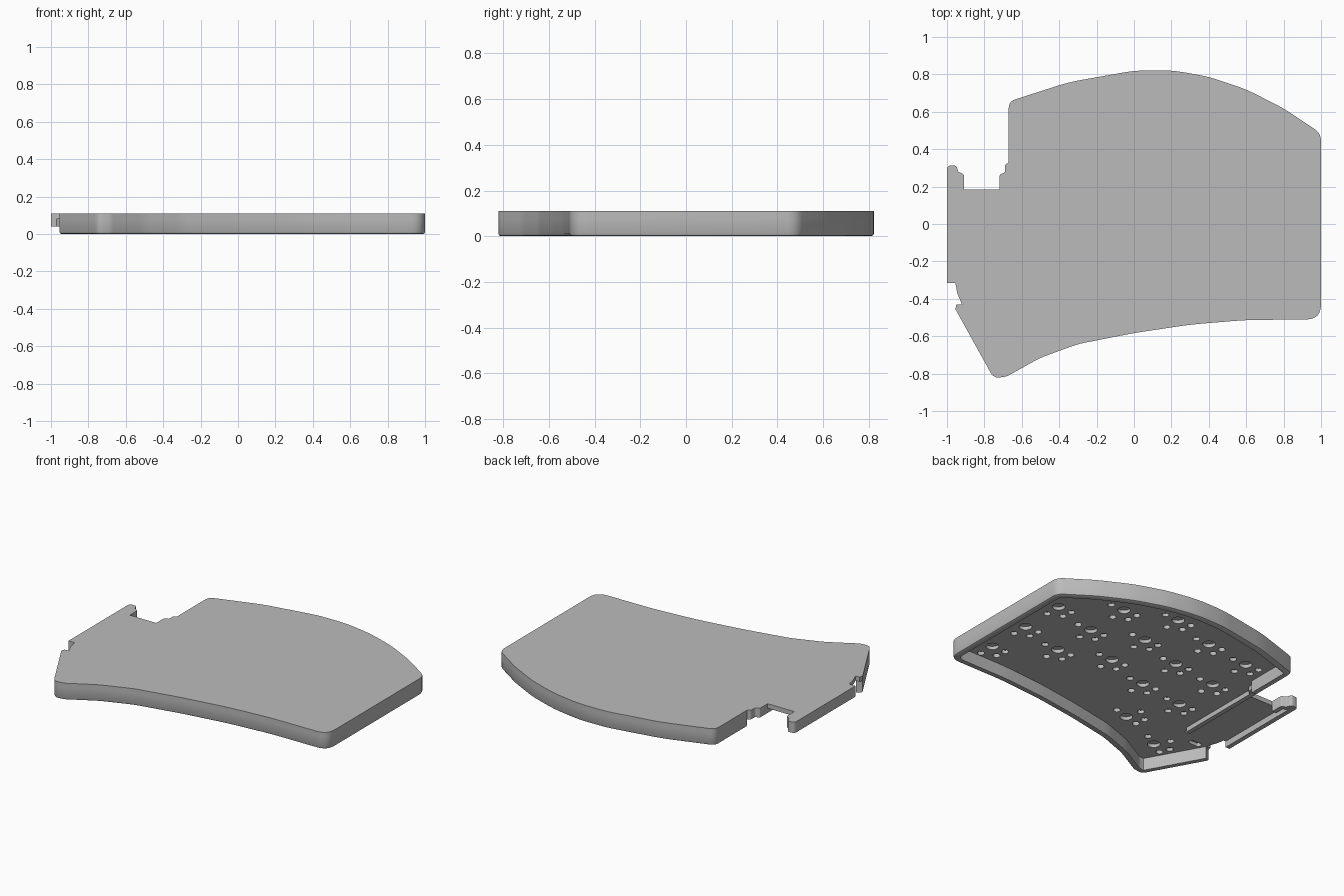
import bpy, bmesh, math
from mathutils import Vector, Matrix

cube = bpy.data.objects.get("Cube")
if cube:
    bpy.data.objects.remove(cube, do_unlink=True)

grey = bpy.data.materials.new("plain grey")
grey.use_nodes = True
grey.diffuse_color = (0.5, 0.5, 0.5, 1)
grey.node_tree.nodes["Principled BSDF"].inputs["Base Color"].default_value = (0.5, 0.5, 0.5, 1)

TOP, FLOOR, LIP = 0.11, 0.08, 0.04


def fillet(points, closed=False, steps=6):
    """Round each (x, y, radius) corner of a path."""
    out, n = [], len(points)
    for i, (x, y, r) in enumerate(points):
        p = Vector((x, y))
        if r == 0 or (not closed and i in (0, n - 1)):
            out.append(p)
            continue
        a = Vector(points[i - 1][:2]) - p
        b = Vector(points[(i + 1) % n][:2]) - p
        half = a.angle(b) / 2
        cut = min(r / math.tan(half), a.length * 0.49, b.length * 0.49)
        start, end = p + a.normalized() * cut, p + b.normalized() * cut
        for k in range(steps + 1):
            t = k / steps
            out.append(start * (1 - t) ** 2 + p * 2 * t * (1 - t) + end * t * t)
    return out


def finish(name, bm, smooth=True):
    bmesh.ops.recalc_face_normals(bm, faces=bm.faces)
    mesh = bpy.data.meshes.new(name)
    bm.to_mesh(mesh)
    bm.free()
    mesh.materials.append(grey)
    obj = bpy.data.objects.new(name, mesh)
    bpy.context.collection.objects.link(obj)
    if smooth:
        shade(obj)
    return obj


def shade(obj):
    bpy.ops.object.select_all(action="DESELECT")
    obj.select_set(True)
    bpy.context.view_layer.objects.active = obj
    bpy.ops.object.shade_smooth_by_angle(angle=math.radians(30))


def prism(bm, path, low, high):
    """Extrude a closed outline between two heights."""
    bottom = [bm.verts.new((p.x, p.y, low)) for p in path]
    top = [bm.verts.new((p.x, p.y, high)) for p in path]
    bm.faces.new(bottom)
    bm.faces.new(top)
    for i in range(len(path)):
        j = (i + 1) % len(path)
        bm.faces.new((bottom[i], bottom[j], top[j], top[i]))


def sweep(name, path, section):
    """Sweep an (inward offset, height) section along an open path."""
    bm = bmesh.new()
    rings = []
    for i, p in enumerate(path):
        before = (p - path[i - 1]).normalized() if i else None
        after = (path[i + 1] - p).normalized() if i < len(path) - 1 else None
        before, after = before or after, after or before
        along = (before + after).normalized()
        miter = Vector((-along.y, along.x)) / max(0.6, along.dot(after))
        rings.append([bm.verts.new((*(p + miter * d), z)) for d, z in section])
    n = len(section)
    for a, b in zip(rings, rings[1:]):
        for k in range(n):
            bm.faces.new((a[k], a[(k + 1) % n], b[(k + 1) % n], b[k]))
    bm.faces.new(rings[0])
    bm.faces.new(rings[-1])
    return finish(name, bm)


# Outline, anticlockwise, in stretches that carry different walls
main_edge = [
    (-0.955, -0.455, 0), (-0.75, -0.825, 0.08), (-0.68, -0.815, 0.08),
    (-0.5, -0.715, 0.5), (-0.3, -0.642, 0.5), (0, -0.583, 2), (0.3, -0.538, 2),
    (0.6, -0.513, 2), (1, -0.51, 0.08), (1, 0.485, 0.08), (0.8, 0.618, 0.8),
    (0.6, 0.72, 0.8), (0.4, 0.787, 0.8), (0.2, 0.823, 0.8), (0, 0.82, 0.8),
    (-0.35, 0.758, 1), (-0.67, 0.655, 0.05), (-0.67, 0.33, 0)]
notch_edge = [
    (-0.67, 0.33, 0), (-0.69, 0.315, 0.01), (-0.69, 0.275, 0.01),
    (-0.718, 0.265, 0.01), (-0.718, 0.185, 0)]
tab_edge = [
    (-0.91, 0.185, 0), (-0.91, 0.265, 0.01), (-0.94, 0.28, 0.01),
    (-0.95, 0.313, 0.02), (-1, 0.313, 0.04), (-1, -0.315, 0)]
catch_edge = [(-0.955, -0.315, 0), (-0.945, -0.37, 0.1), (-0.92, -0.43, 0),
              (-0.95, -0.43, 0)]

# Plate with the pockets in its underside
bm = bmesh.new()
outline = main_edge + notch_edge[1:] + tab_edge + catch_edge
prism(bm, fillet(outline, closed=True), FLOOR, TOP)
plate = finish("plate", bm, smooth=False)

cutter = bmesh.new()


def pocket(x, y, radius):
    bmesh.ops.create_cone(cutter, cap_ends=True, segments=24, radius1=radius,
                          radius2=radius, depth=0.06,
                          matrix=Matrix.Translation((x, y, FLOOR - 0.008)))


def key_pockets(x, y, angle=0, side=-1):
    pocket(x, y, 0.038)
    turn = Matrix.Rotation(math.radians(angle), 2)
    for hole in ((-0.098, 0), (0.098, 0), (0, 0.105 * side), (-0.089, 0.068 * side)):
        offset = turn @ Vector(hole)
        pocket(x + offset.x, y + offset.y, 0.021)


for column, back_y in enumerate((0.267, 0.485, 0.6, 0.5, 0.455)):
    for row in range(3):
        key_pockets(0.805 - 0.321 * column, back_y - 0.304 * row)
key_pockets(-0.335, -0.47, 15, 1)
key_pockets(-0.667, -0.614, 30, 1)
pocket(-0.725, -0.367, 0.018)
slot = [(-0.89, -0.468, 0.018), (-0.805, -0.468, 0.018),
        (-0.805, -0.432, 0.018), (-0.89, -0.432, 0.018)]
prism(cutter, fillet(slot, closed=True), FLOOR - 0.03, FLOOR + 0.022)
pockets = finish("pocket_cutter", cutter, smooth=False)
pockets.hide_render = True

cut = plate.modifiers.new("pockets", "BOOLEAN")
cut.object = pockets
cut.operation = "DIFFERENCE"
cut.solver = "EXACT"
bpy.ops.object.select_all(action="DESELECT")
bpy.context.view_layer.objects.active = plate
plate.select_set(True)
bpy.ops.object.modifier_apply(modifier=cut.name)
bpy.data.objects.remove(pockets, do_unlink=True)
shade(plate)

# Deep rim with a rounded lower edge
sweep("rim_wall", fillet(main_edge),
      [(0, FLOOR), (0, 0.012), (0.004, 0.004), (0.012, 0), (0.04, 0), (0.04, FLOOR)])

# Shallow walls around the side bay
def shallow(width, low):
    return [(0, FLOOR), (0, low), (width, low), (width, FLOOR)]

sweep("tab_wall", fillet(tab_edge), shallow(0.03, LIP))
sweep("bay_divider", fillet(notch_edge + [(-0.718, -0.34, 0)]), shallow(0.03, 0.05))
